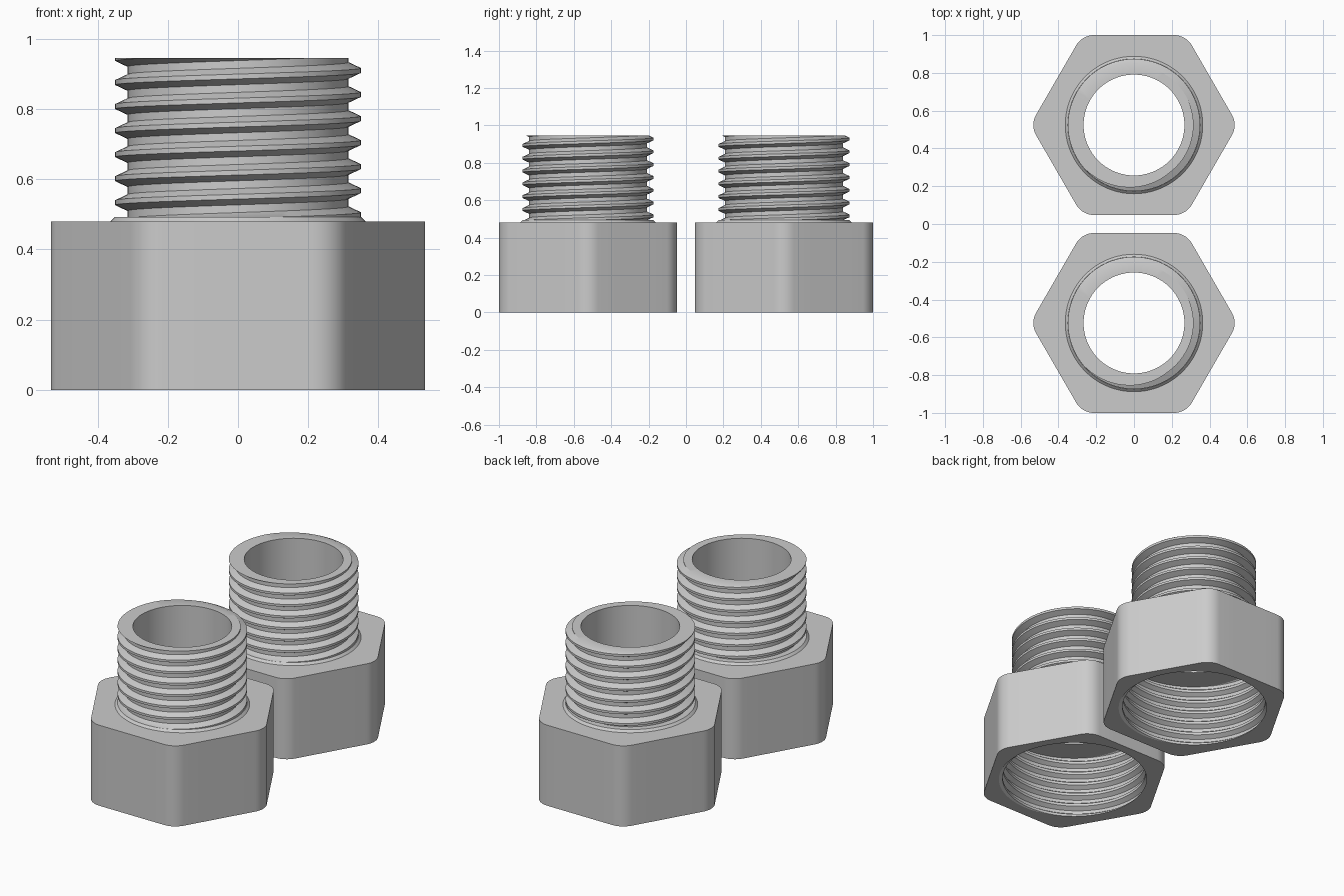
import bpy, bmesh, math
from mathutils import Vector

if "Cube" in bpy.data.objects:
    bpy.data.objects.remove(bpy.data.objects["Cube"])

N = 72            # points around every ring (12 per hexagon side)
STEP = math.tau / N
START = -4 * STEP  # lines the circles up with the hexagon corners

grey = bpy.data.materials.new("plain grey")
grey.diffuse_color = (0.6, 0.6, 0.6, 1)
grey.use_nodes = True
grey.node_tree.nodes["Principled BSDF"].inputs["Base Color"].default_value = grey.diffuse_color


def circle(radius, z):
    """Ring of points; radius may be a function of angle and height."""
    out = []
    for i in range(N):
        a = START + i * STEP
        r = radius(a, z) if callable(radius) else radius
        out.append(Vector((r * math.cos(a), r * math.sin(a), z)))
    return out


def rounded_hexagon(apothem, fillet, z):
    pts, arcs = [], []
    reach = (apothem - fillet) / math.cos(math.pi / 6)
    for k in range(6):
        c = k * math.pi / 3
        arcs.append([Vector((reach * math.cos(c) + fillet * math.cos(a),
                             reach * math.sin(c) + fillet * math.sin(a), z))
                     for a in (c + math.radians(-30 + 7.5 * j) for j in range(9))])
    for k in range(6):
        end, nxt = arcs[k][-1], arcs[(k + 1) % 6][0]
        pts += arcs[k] + [end.lerp(nxt, j / 4) for j in (1, 2, 3)]
    return pts


def thread_radius(profile, pitch, phase):
    """Helical radius from (fraction of pitch, radius) breakpoints."""
    def radius(a, z):
        u = ((z - phase) / pitch - a / math.tau) % 1.0
        for (u0, r0), (u1, r1) in zip(profile, profile[1:]):
            if u <= u1:
                return r0 + (r1 - r0) * (u - u0) / (u1 - u0)
        return profile[-1][1]
    return radius


def skin(bm, rows, closed=True):
    grid = [[bm.verts.new(p) for p in row] for row in rows]
    n = len(grid[0])
    for a, b in zip(grid, grid[1:]):
        for i in range(n if closed else n - 1):
            j = (i + 1) % n
            bm.faces.new((a[i], a[j], b[j], b[i]))


def skin_thread(bm, radius, profile, pitch, phase, lo, hi):
    """Rows follow the helix and are trimmed to the range lo..hi."""
    rows = []
    first = math.floor((lo - phase) / pitch) - 2
    last = math.ceil((hi - phase) / pitch) + 2
    for turn in range(first, last):
        for u, _ in profile[:-1]:
            row = []
            for i in range(N + 1):
                a = START + i * STEP
                z = min(hi, max(lo, phase + pitch * (turn + u + a / math.tau)))
                r = radius(a, z)
                row.append(Vector((r * math.cos(a), r * math.sin(a), z)))
            rows.append(row)
    skin(bm, rows, closed=False)


# Thread shapes: crest at fraction 0, root at the middle
male = [(0, .35), (.1, .35), (.34, .315), (.66, .315), (.9, .35), (1, .35)]
female = [(0, .402), (.12, .402), (.36, .426), (.64, .426), (.88, .402), (1, .402)]
MALE_PITCH, MALE_PHASE, FEMALE_PITCH, FEMALE_PHASE = .0685, .91, .0685, .03
SHOULDER, TOP, COLLAR, SHELF, BORE = .48, .945, .493, .39, .267
male_r = thread_radius(male, MALE_PITCH, MALE_PHASE)
female_r = thread_radius(female, FEMALE_PITCH, FEMALE_PHASE)

bm = bmesh.new()
# Underside, hexagon sides, shoulder, sloped collar
skin(bm, [circle(female_r, 0), rounded_hexagon(.476, .108, 0),
          rounded_hexagon(.476, .108, SHOULDER), circle(.364, SHOULDER),
          circle(.351, COLLAR), circle(male_r, COLLAR)])
# Outside thread
skin_thread(bm, male_r, male, MALE_PITCH, MALE_PHASE, COLLAR, TOP)
# Top rim, bore, inner shelf
skin(bm, [circle(male_r, TOP), circle(BORE, TOP),
          circle(BORE, SHELF), circle(female_r, SHELF)])
# Inside thread
skin_thread(bm, female_r, female, FEMALE_PITCH, FEMALE_PHASE, 0, SHELF)

bmesh.ops.remove_doubles(bm, verts=bm.verts, dist=1e-5)
bmesh.ops.recalc_face_normals(bm, faces=bm.faces)
mesh = bpy.data.meshes.new("pipe_fitting")
bm.to_mesh(mesh)
bm.free()
mesh.materials.append(grey)

# Two identical fittings side by side
for name, y in (("front_pipe_fitting", -.524), ("back_pipe_fitting", .524)):
    ob = bpy.data.objects.new(name, mesh)
    ob.location.y = y
    bpy.context.collection.objects.link(ob)
    ob.select_set(True)
    bpy.context.view_layer.objects.active = ob
bpy.ops.object.shade_smooth_by_angle(angle=math.radians(30))
